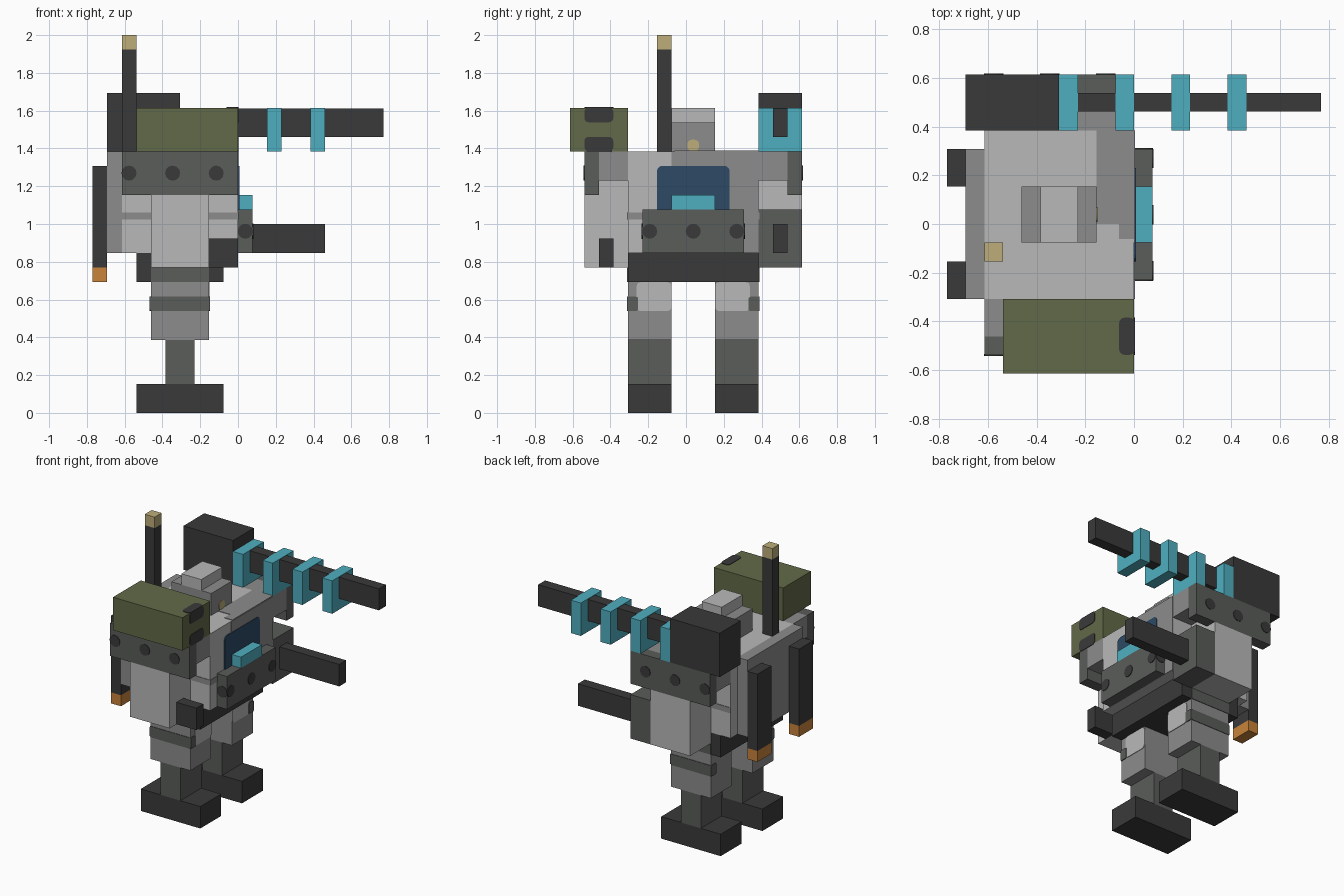
import bpy, bmesh, math
from mathutils import Matrix

cube = bpy.data.objects.get("Cube")
if cube:
    bpy.data.objects.remove(cube, do_unlink=True)

U = 1 / 13      # one block
T = 0.05        # half thickness of painted plates, in blocks


def lin(c):
    return c / 12.92 if c <= 0.04045 else ((c + 0.055) / 1.055) ** 2.4


def material(name, hexa):
    rgb = [lin(int(hexa[i:i + 2], 16) / 255) for i in (0, 2, 4)] + [1]
    m = bpy.data.materials.new(name)
    m.use_nodes = True
    m.diffuse_color = rgb
    b = m.node_tree.nodes["Principled BSDF"]
    b.inputs["Base Color"].default_value = rgb
    b.inputs["Roughness"].default_value = 0.9
    return m


LIGHT = material("light_grey", "b9b9b9")
MID = material("mid_grey", "8c8c8c")
STEEL = material("steel_grey", "5a5d5a")
DARK = material("charcoal", "3a3a3a")
OLIVE = material("olive", "626a48")
CYAN = material("cyan", "4fafc0")
BLUE = material("window_blue", "2d4a66")
TAN = material("tan", "bdae7a")
ORANGE = material("orange", "c8833a")


def finish(bm, name, mat):
    me = bpy.data.meshes.new(name)
    bm.to_mesh(me)
    bm.free()
    me.materials.append(mat)
    ob = bpy.data.objects.new(name, me)
    bpy.context.collection.objects.link(ob)
    return ob


def box(name, mat, x, y, z, round_axis=None, r=0.4):
    """Block between (min, max) pairs; optionally round edges along one axis."""
    bm = bmesh.new()
    bmesh.ops.create_cube(bm, size=1)
    for v in bm.verts:
        for i, (a, b) in enumerate((x, y, z)):
            v.co[i] = (a if v.co[i] < 0 else b) * U
    if round_axis is not None:
        edges = [e for e in bm.edges
                 if all(abs(e.verts[0].co[i] - e.verts[1].co[i]) < 1e-6
                        for i in range(3) if i != round_axis)]
        bmesh.ops.bevel(bm, geom=edges, offset=r * U, segments=3,
                        profile=0.5, affect='EDGES')
    return finish(bm, name, mat)


def dot(name, mat, centre, axis):
    """Thin round rivet lying on a face whose normal is the given axis."""
    bm = bmesh.new()
    bmesh.ops.create_cone(bm, cap_ends=True, segments=12, radius1=0.52 * U,
                          radius2=0.52 * U, depth=2 * T * U)
    rot = Matrix.Rotation(math.pi / 2, 4, 'Y' if axis == 0 else 'X')
    bmesh.ops.transform(bm, matrix=rot, verts=bm.verts)
    bmesh.ops.translate(bm, vec=[c * U for c in centre], verts=bm.verts)
    return finish(bm, name, mat)


def at(v):
    return (v - T, v + T)


# Parts repeated on both sides, mirrored about the body's middle (y = 0.5)
for side in ("right", "left"):
    def my(a, b):
        return (a, b) if side == "right" else (1 - b, 1 - a)

    def fy(v):
        return v if side == "right" else 1 - v

    # Leg
    box(side + "_foot", DARK, (-7, -1), my(-4, -1), (0, 2))
    box(side + "_shin", STEEL, (-5, -3), my(-4, -1), (2, 5))
    box(side + "_thigh", MID, (-6, -2), my(-4, -1), (5, 9))
    box(side + "_thigh_front_patch", LIGHT, at(-2), my(-3.4, -1), (7, 9), 0, 0.3)
    box(side + "_thigh_stripe", STEEL, (-6, -2), my(-4 - T, -3.9), (7, 8))
    for x in (-2, -6):
        box(side + "_thigh_stripe_end", STEEL, (x - 1.5 * T, x + 1.5 * T),
            my(-4 - T, -3.3), (7, 8), 0, 0.15)
    box(side + "_hip_plate", STEEL, (-6, -2), my(-4 - T, -3.9), (9, 10))

    # Shoulder
    box(side + "_shoulder", MID, (-8, 0), my(-6, -4), (16, 18))
    box(side + "_shoulder_plate", STEEL, (-8, 0), my(-7, -6), (15, 18))
    for x in (-7.5, -4.5, -1.5):
        dot(side + "_shoulder_rivet", DARK, (x, fy(-7), 16.5), 1)
    box(side + "_arm_core", LIGHT, (-6, -2), my(-6, -4), (14, 16))

    # Torso side stripe, wrapping on to the front
    box(side + "_torso_stripe", MID, (-8, 0), my(-4 - T, -3.9), (13.3, 13.8))

    # Exhaust on the back
    box(side + "_exhaust", DARK, (-10, -9), my(-4, -2) if side == "right" else (2, 4), (10, 17))
    box(side + "_exhaust_tip", ORANGE, (-10, -9), my(-4, -2) if side == "right" else (2, 4), (9, 10))

# Body
box("hip_belt", DARK, (-7, -1), (-4, 5), (9, 11))
box("torso", LIGHT, (-8, 0), (-4, 5), (11, 18))
box("backpack", MID, (-9, -8), (-4, 4), (11, 18))
box("torso_front_panel", MID, at(0), (-1, 5), (11, 18))
box("torso_top_panel", MID, (-2, 0), (0, 5), at(18))
box("torso_top_panel_corner", MID, (-0.8, 0), (-0.8, 0.2), at(18))
box("torso_front_stripe", MID, at(0), (-4, -3), (13.3, 13.8))

# Cockpit
box("cockpit_window", BLUE, (-0.1, 2 * T), (-2, 3), (13.6, 17), 0, 0.35)
box("console", STEEL, (0, 1), (-3, 4), (11, 14))
box("console_screen", CYAN, (0, 1), (-1, 2), (14, 15))
for y in (-2.5, 0.5, 3.5):
    dot("console_rivet", DARK, (1, y, 12.5), 0)
for y in (-3, 4):
    dot("console_side_rivet", DARK, (0.5, y, 12.5), 1)

# Head and antenna
box("head", MID, (-6, -2), (-1, 2), (18, 20))
box("head_top", LIGHT, (-5, -3), (-1, 2), (20, 21))
box("eye", TAN, at(-2), (0.1, 0.9), (18.02, 18.8), 0, 0.3)
box("antenna", DARK, (-8, -7), (-2, -1), (18, 25))
box("antenna_tip", TAN, (-8, -7), (-2, -1), (25, 26))

# Right arm with short gun and shoulder pod
box("right_forearm", LIGHT, (-6, -2), (-7, -4), (10, 15))
box("right_gun", DARK, (-2, 0), (-6, -5), (10, 12))
box("shoulder_pod", OLIVE, (-7, 0), (-8, -4), (18, 21))
for z in ((18, 19), (20, 21)):
    box("pod_front_patch", DARK, at(0), (-7, -5), z, 0, 0.3)
for z in (18, 21):
    box("pod_edge_patch", DARK, (-0.8, T), (-7, -5), at(z), 2, 0.3)

# Left arm with long gun
box("left_forearm", LIGHT, (-6, -2), (5, 8), (10, 15))
box("left_gun_housing", STEEL, (-2, 0), (5, 8), (10, 14))
box("left_gun", DARK, (0, 6), (6, 7), (11, 13))

# Shoulder cannon with coils
box("cannon_body", DARK, (-9, -4), (5, 8), (18, 22))
box("cannon_barrel", DARK, (-4, 10), (6, 7), (19, 20.96))
for x in (-4, -1, 2, 5):
    box("cannon_coil", CYAN, (x, x + 1), (5, 8), (18, 21))
